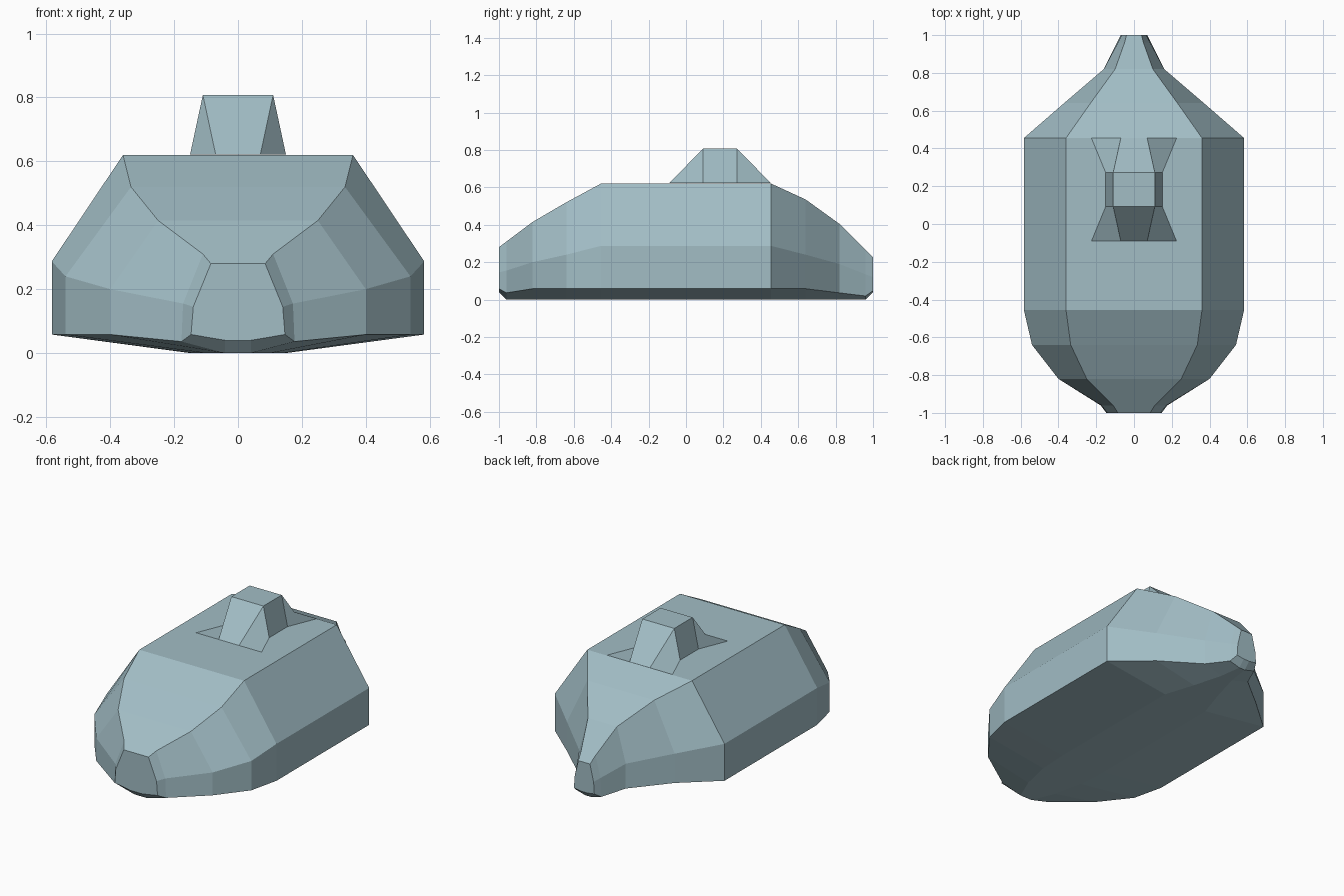
import bpy, bmesh

if "Cube" in bpy.data.objects:
    bpy.data.objects.remove(bpy.data.objects["Cube"])

mat = bpy.data.materials.new("blue_grey")
mat.diffuse_color = (0.36, 0.51, 0.56, 1)
mat.use_nodes = True
mat.node_tree.nodes["Principled BSDF"].inputs["Base Color"].default_value = mat.diffuse_color

def finish(bm, name):
    bmesh.ops.recalc_face_normals(bm, faces=bm.faces)
    me = bpy.data.meshes.new(name)
    bm.to_mesh(me)
    bm.free()
    me.materials.append(mat)
    ob = bpy.data.objects.new(name, me)
    bpy.context.collection.objects.link(ob)

# Hull: y, deck edge (x, z), shoulder (x, z), chine (x, z), keel (x, z)
stations = [
    (-1.00, 0.085, 0.28, 0.14, 0.145, 0.147, 0.058, 0.04, 0.04),
    (-0.96, 0.11, 0.31, 0.172, 0.155, 0.177, 0.036, 0.04, 0.0),
    (-0.82, 0.25, 0.415, 0.40, 0.20, 0.40, 0.058, 0.10, 0.0),
    (-0.64, 0.335, 0.52, 0.54, 0.24, 0.54, 0.058, 0.14, 0.0),
    (-0.455, 0.36, 0.62, 0.583, 0.287, 0.583, 0.058, 0.15, 0.0),
    (0.455, 0.36, 0.62, 0.583, 0.287, 0.583, 0.058, 0.15, 0.0),
    (0.64, 0.23, 0.535, 0.37, 0.24, 0.37, 0.058, 0.09, 0.0),
    (0.82, 0.10, 0.405, 0.16, 0.19, 0.16, 0.036, 0.04, 0.0),
    (0.96, 0.05, 0.265, 0.085, 0.135, 0.09, 0.019, 0.02, 0.0),
    (1.00, 0.04, 0.225, 0.065, 0.12, 0.07, 0.047, 0.02, 0.04),
]
bm = bmesh.new()
rings = []
for y, *p in stations:
    half = list(zip(p[0::2], p[1::2]))
    outline = half + [(-x, z) for x, z in reversed(half)]
    rings.append([bm.verts.new((x, y, z)) for x, z in outline])
for a, b in zip(rings, rings[1:]):
    for i in range(8):
        j = (i + 1) % 8
        bm.faces.new((a[i], a[j], b[j], b[i]))
bm.faces.new(rings[0])
bm.faces.new(rings[-1])
finish(bm, "hull")

# Tower: raked block whose four corner quads flare out along the deck
Z0, Z1, MID = 0.622, 0.808, 0.182
bm = bmesh.new()
corner = {}
for sx in (-1, 1):
    for sy in (-1, 1):
        corner[sx, sy] = [bm.verts.new((sx * x, MID + sy * y, z)) for x, y, z in (
            (0.07, 0.272, Z0), (0.225, 0.272, Z0), (0.15, 0.09, Z0), (0.11, 0.09, Z1))]
for q in corner.values():
    bm.faces.new(q)
for s in (-1, 1):
    l, r = corner[-1, s], corner[1, s]
    bm.faces.new((l[0], r[0], r[3], l[3]))       # raked front / back
    f, b = corner[s, -1], corner[s, 1]
    bm.faces.new((f[2], b[2], b[3], f[3]))       # sides
ring = [corner[k] for k in ((-1, -1), (1, -1), (1, 1), (-1, 1))]
bm.faces.new([c[3] for c in ring])               # roof
base = []
for c, order in zip(ring, ((2, 1, 0), (0, 1, 2), (2, 1, 0), (0, 1, 2))):
    base += [c[i] for i in order]
bm.faces.new(base)
finish(bm, "tower")
